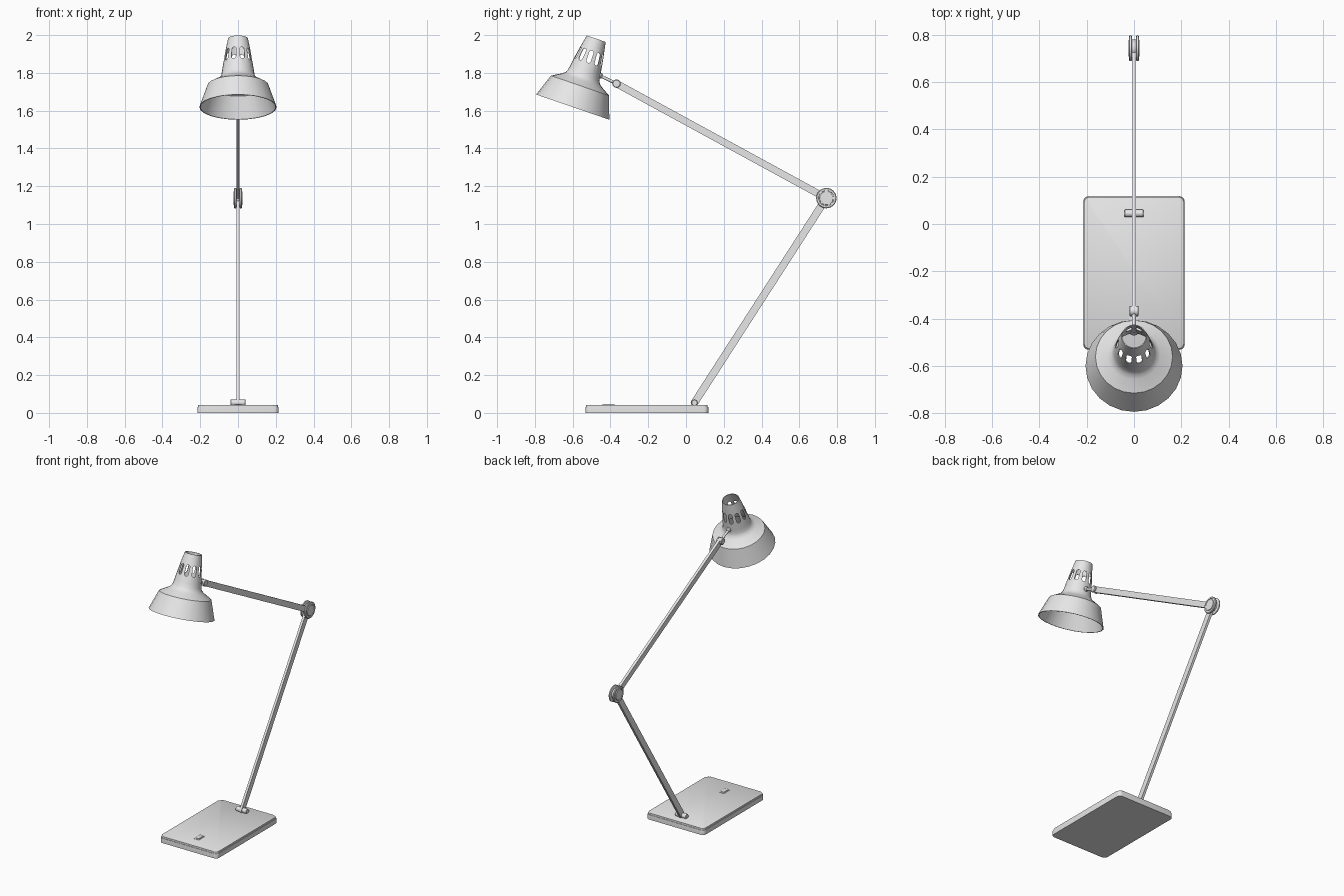
import bpy, bmesh, math
from mathutils import Matrix, Vector

if "Cube" in bpy.data.objects:
    bpy.data.objects.remove(bpy.data.objects["Cube"])

grey = bpy.data.materials.new("light_grey")
grey.diffuse_color = (0.8, 0.8, 0.8, 1)
grey.use_nodes = True
grey.node_tree.nodes["Principled BSDF"].inputs["Base Color"].default_value = grey.diffuse_color


def finish(bm, name, matrix=None, angle=30):
    bmesh.ops.recalc_face_normals(bm, faces=bm.faces)
    me = bpy.data.meshes.new(name)
    bm.to_mesh(me)
    bm.free()
    me.materials.append(grey)
    ob = bpy.data.objects.new(name, me)
    bpy.context.collection.objects.link(ob)
    if matrix:
        ob.matrix_world = matrix
    smooth(ob, angle)
    return ob


def smooth(ob, angle=30):
    bpy.ops.object.select_all(action='DESELECT')
    ob.select_set(True)
    bpy.context.view_layer.objects.active = ob
    bpy.ops.object.shade_smooth_by_angle(angle=math.radians(angle))


def prism(bm, outline, to3d, lo, hi):
    """Closed prism of a 2D outline between depths lo and hi."""
    a = [bm.verts.new(to3d(u, v, lo)) for u, v in outline]
    b = [bm.verts.new(to3d(u, v, hi)) for u, v in outline]
    n = len(outline)
    bm.faces.new(a)
    bm.faces.new(b)
    for i in range(n):
        bm.faces.new((a[i], a[(i + 1) % n], b[(i + 1) % n], b[i]))


def rounded(cx, cy, hx, hy, r, seg=5):
    """Rounded rectangle outline."""
    pts = []
    for k, (sx, sy) in enumerate(((1, 1), (-1, 1), (-1, -1), (1, -1))):
        for i in range(seg + 1):
            t = math.pi / 2 * (k + i / seg)
            pts.append((cx + sx * (hx - r) + r * math.cos(t),
                        cy + sy * (hy - r) + r * math.sin(t)))
    return pts


def lathe(bm, profile, seg, closed):
    """Revolve (radius, height) points around z."""
    rings = []
    for r, z in profile:
        rings.append([bm.verts.new((r * math.cos(2 * math.pi * i / seg),
                                    r * math.sin(2 * math.pi * i / seg), z)) for i in range(seg)])
    n = len(rings)
    for k in range(n if closed else n - 1):
        p, q = rings[k], rings[(k + 1) % n]
        for i in range(seg):
            j = (i + 1) % seg
            bm.faces.new((p[i], p[j], q[j], q[i]))
    if not closed:
        bm.faces.new(rings[0])
        bm.faces.new(rings[-1])


def turned(name, profile, start, direction, seg=24):
    bm = bmesh.new()
    lathe(bm, profile, seg, False)
    rot = Vector(direction).to_track_quat('Z', 'Y').to_matrix().to_4x4()
    return finish(bm, name, Matrix.Translation(start) @ rot)


def slab(name, cx, cy, hx, hy, r, z0, z1, bevel):
    """Rounded plate with bevelled top edge."""
    bm = bmesh.new()
    prism(bm, rounded(cx, cy, hx, hy, r), lambda u, v, d: (u, v, d), z0, z1)
    edges = [e for e in bm.edges if all(abs(v.co.z - z1) < 1e-5 for v in e.verts)]
    bmesh.ops.bevel(bm, geom=edges, offset=bevel, segments=2, profile=0.5, affect='EDGES')
    return finish(bm, name)


# Base: lower tray, lid and rocker switch
slab("base_tray", 0, -0.207, 0.215, 0.325, 0.025, 0.0, 0.032, 0.002)
slab("base_lid", 0, -0.207, 0.212, 0.322, 0.024, 0.030, 0.043, 0.006)
slab("switch_frame", 0, -0.41, 0.02, 0.035, 0.005, 0.04, 0.045, 0.001)
slab("switch_rocker", 0, -0.41, 0.014, 0.027, 0.003, 0.04, 0.048, 0.002)

# Joint positions
foot = Vector((0, 0.045, 0.054))
elbow = Vector((0, 0.743, 1.137))
wrist = Vector((0, -0.368, 1.743))


# Flat arms with rounded ends
def arm(name, a, b, width, half):
    length = (b - a).length
    d = (b - a).normalized()
    s = Vector((0, -d.z, d.y))
    bm = bmesh.new()
    prism(bm, rounded(length / 2, 0, length / 2 + width / 2, width / 2, width * 0.49),
          lambda u, v, x: a + d * u + s * v + Vector((x, 0, 0)), -half, half)
    return finish(bm, name)


arm("lower_arm", foot, elbow, 0.04, 0.008)
arm("upper_arm", elbow, wrist, 0.038, 0.009)

# Foot pivot
turned("foot_pivot", [(0.014, -0.04), (0.016, -0.038), (0.016, 0.038), (0.014, 0.04)],
       foot, (1, 0, 0))

# Elbow: central hub and two stepped discs
turned("elbow_hub", [(0.036, -0.012), (0.036, 0.012)], elbow, (1, 0, 0), 32)
for side, label in ((1, "right"), (-1, "left")):
    turned("elbow_disc_" + label,
           [(0.05, 0.009), (0.054, 0.011), (0.054, 0.018), (0.05, 0.021), (0.041, 0.021),
            (0.040, 0.018), (0.036, 0.018), (0.035, 0.023), (0.01, 0.023)],
           elbow, (side, 0, 0), 32)

# Wrist joint: two cheeks and pin
turned("wrist_pin", [(0.015, -0.018), (0.015, 0.018)], wrist, (1, 0, 0))
for side, label in ((1, "right"), (-1, "left")):
    turned("wrist_cheek_" + label, [(0.022, 0.009), (0.022, 0.017), (0.018, 0.02)],
           wrist, (side, 0, 0))

# Shade placement: tilted towards the front
tilt = Matrix.Translation((0, -0.6, 1.619)) @ Matrix.Rotation(math.radians(-19), 4, 'X')

# Stem from wrist to the shade neck, with a flange
mount = tilt @ Vector((0, 0.079, 0.205))
stem = mount - wrist
turned("shade_stem", [(0.008, 0), (0.008, stem.length)], wrist, stem, 16)
turned("stem_flange", [(0.016, -0.006), (0.016, 0.008), (0.01, 0.016)], mount, -stem, 16)

# Shade: thin-walled, open at both ends
outer = [(0.205, 0), (0.163, 0.12), (0.112, 0.150), (0.096, 0.163), (0.088, 0.18),
         (0.084, 0.205), (0.072, 0.285), (0.053, 0.383)]
inner = [(0.200, 0), (0.159, 0.116), (0.109, 0.146), (0.092, 0.160), (0.084, 0.178),
         (0.080, 0.205), (0.068, 0.285), (0.049, 0.383)]
bm = bmesh.new()
lathe(bm, outer + inner[::-1], 24, True)
shade = finish(bm, "lamp_shade", tilt)

# Ten rounded vent slots around the neck
bm = bmesh.new()
for k in range(10):
    t = math.radians(36 * k)
    rad, tan = Vector((math.cos(t), math.sin(t), 0)), Vector((-math.sin(t), math.cos(t), 0))
    prism(bm, rounded(0, 0.282, 0.012, 0.034, 0.0118),
          lambda u, v, d: rad * d + tan * u + Vector((0, 0, v)), 0.046, 0.12)
cutter = finish(bm, "vent_cutter", tilt)
cutter.hide_render = True
bpy.context.view_layer.update()
mod = shade.modifiers.new("vents", 'BOOLEAN')
mod.operation = 'DIFFERENCE'
mod.solver = 'EXACT'
mod.object = cutter
smooth(shade)
bpy.ops.object.modifier_apply(modifier="vents")
bpy.data.objects.remove(cutter)
smooth(shade)
